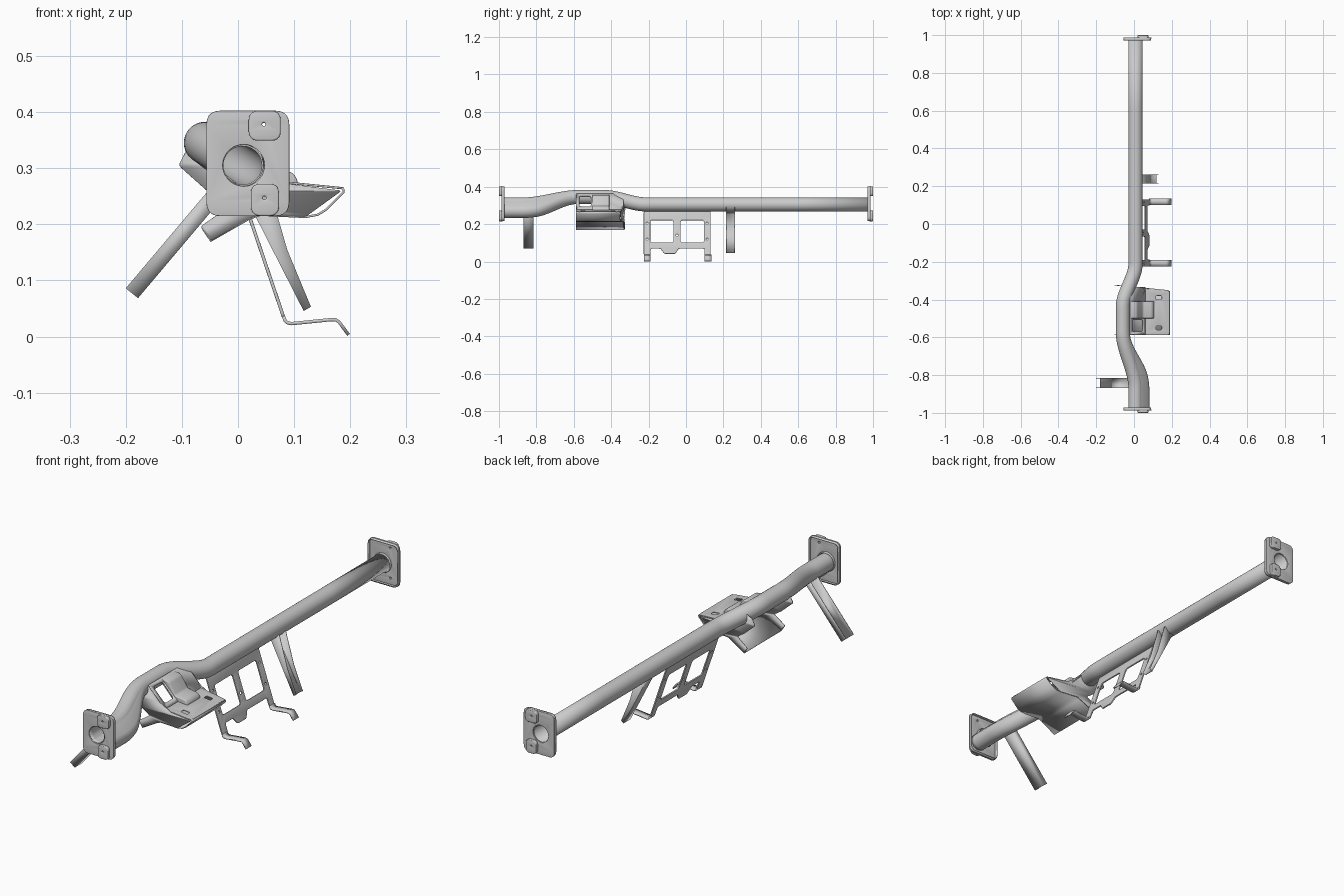
import bpy, math
from mathutils import Vector, Matrix

if "Cube" in bpy.data.objects:
    bpy.data.objects.remove(bpy.data.objects["Cube"])

def add(name, mesh):
    ob = bpy.data.objects.new(name, mesh)
    bpy.context.collection.objects.link(ob)
    return ob

def circ(cx, cy, r, n=20):
    return [(cx + r*math.cos(2*math.pi*i/n), cy + r*math.sin(2*math.pi*i/n)) for i in range(n)]

def rounded(pts, r, n=5):
    """Round every corner of a polygon with a small curve."""
    out = []
    for i, p in enumerate(pts):
        p, a, b = Vector(p), Vector(pts[i-1]), Vector(pts[(i+1) % len(pts)])
        da, db = a - p, b - p
        s = p + da.normalized()*min(r, da.length*.45)
        e = p + db.normalized()*min(r, db.length*.45)
        for k in range(n + 1):
            t = k/n
            out.append(tuple(s*(1-t)**2 + p*2*t*(1-t) + e*t*t))
    return out

def rect(x0, x1, y0, y1, r=.01):
    return rounded([(x0, y0), (x1, y0), (x1, y1), (x0, y1)], r)

def plate(name, loops, th, origin, u, v, bevel=0):
    """Flat plate: first loop is the outline, the others are holes."""
    cu = bpy.data.curves.new(name, 'CURVE')
    cu.dimensions, cu.fill_mode = '2D', 'BOTH'
    cu.extrude, cu.bevel_depth, cu.bevel_resolution = th/2 - bevel, bevel, 2
    for loop in loops:
        sp = cu.splines.new('POLY')
        sp.points.add(len(loop) - 1)
        for q, p in zip(sp.points, loop):
            q.co = (p[0], p[1], 0, 1)
        sp.use_cyclic_u = True
    tmp = add(name + "_curve", cu)
    dg = bpy.context.evaluated_depsgraph_get()
    me = bpy.data.meshes.new_from_object(tmp.evaluated_get(dg))
    bpy.data.objects.remove(tmp)
    u, v = Vector(u), Vector(v)
    w = u.cross(v).normalized()
    m = Matrix((u, v, w)).transposed().to_4x4()
    m.translation = Vector(origin)
    me.transform(m)
    ob = add(name, me)
    weld = ob.modifiers.new("weld", 'WELD')
    weld.merge_threshold = .0001
    return ob

def sheet(name, rows, th, closed=False, offset=0):
    """Sheet metal skinned over rows of points, then given thickness."""
    n = len(rows[0])
    faces = [(r*n + i, r*n + (i+1) % n, (r+1)*n + (i+1) % n, (r+1)*n + i)
             for r in range(len(rows) - 1) for i in range(n if closed else n - 1)]
    me = bpy.data.meshes.new(name)
    me.from_pydata([tuple(p) for row in rows for p in row], [], faces)
    ob = add(name, me)
    so = ob.modifiers.new("thickness", 'SOLIDIFY')
    so.thickness, so.offset = th, offset
    return ob

# main tube path: straight with one hump near the front end
def smooth(a, b, y):
    t = min(1, max(0, (y - a)/(b - a)))
    return t*t*(3 - 2*t)

def centre(y):
    k = smooth(-.87, -.57, y)*(1 - smooth(-.44, -.21, y))
    return Vector((.008 - .067*k, y, .305 + .04*k))

R = .036
def frame(y):
    t = (centre(y + .005) - centre(y - .005)).normalized()
    side = t.cross(Vector((0, 0, 1))).normalized()
    return side, side.cross(t)

rows = []
for y in [-.982 + .0154*i for i in range(52)] + [.2, .6, .982]:
    s, u = frame(y)
    rows.append([centre(y) + s*x + u*z for x, z in circ(0, 0, R, 36)])
sheet("main_tube", rows, .003, closed=True)

# reinforcing shell wrapped under the front end of the tube
rows = []
for i in range(27):
    y = -.98 + .4*i/26
    k = 1 - smooth(-.8, -.58, y)
    off = Vector((.036*k, 0, -.035*k))
    rows.append([])
    for j in range(36):
        a = math.radians(-45 + 360*(j + .5)/36)
        d = Vector((math.cos(a), 0, math.sin(a)))
        rows[-1].append(centre(y) + d*(R - .0005) + (off if d.dot(Vector((1, 0, -1))) > 0 else Vector()))
sheet("tube_reinforcement", rows, .003, closed=True)

# end flanges with rim and raised bolt pads
X, Y, Z = (1, 0, 0), (0, 1, 0), (0, 0, 1)
for s, tag in ((-1, "front"), (1, "rear")):
    bolts = [circ(.046, .378, .006), circ(.047, .247, .006)]
    bore = circ(.01, .305, .0385, 36)
    plate(tag + "_flange", [rect(-.055, .09, .216, .401, .024), bore] + bolts, .006, (0, s*.984, 0), X, Z, .0015)
    plate(tag + "_flange_rim", [rect(-.055, .09, .216, .401, .024), rect(-.051, .086, .22, .397, .021)],
          .014, (0, s*.978, 0), X, Z)
    plate(tag + "_bore_collar", [circ(.01, .305, .042, 36), circ(.01, .305, .037, 36)], .012, (0, s*.98, 0), X, Z)
    pads = [rect(.022, .073, .352, .399, .014), rect(.026, .07, .218, .269, .014)]
    for i in range(2):
        plate(f"{tag}_bolt_pad_{i+1}", [pads[i], bolts[i]], .016, (0, s*.992, 0), X, Z, .003)

# channel-section support legs
def channel(name, stations, y0, y1):
    rows = [[(x+dx, y0, z+dz), (x, y0, z), (x, y1, z), (x+dx, y1, z+dz)] for x, z, dx, dz in stations]
    sheet(name, rows, .003)

channel("front_support_leg", [(-.005, .275, -.021, .017), (-.179, .069, -.021, .017)], -.868, -.816)
channel("rear_support_leg", [(.003, .272, .045, .02), (.068, .144, .02, .01), (.118, .046, .012, .007)], .216, .26)

# centre bracket: sloping frame with two windows and stepped feet
outline = rounded([(-.225, .268), (.13, .268), (.13, .034), (.1, .034), (.1, .07), (-.04, .07), (-.058, .042),
                   (-.115, .042), (-.135, .07), (-.19, .07), (-.19, .034), (-.225, .034)], .008)
holes = [rect(-.192, -.066, .1, .222, .013), rect(-.03, .097, .1, .222, .013), circ(-.048, .14, .007)]
holes += [circ(y, z, .006) for y in (-.208, .113) for z in (.12, .205)]
plate("centre_bracket_frame", [outline] + holes, .006, (.093, 0, 0), Y, (-.34, 0, 1), .001)
foot = [(.081, .036), (.084, .028), (.089, .024), (.096, .023), (.165, .03), (.174, .03), (.18, .026), (.197, .003)]
for i, (y0, y1) in enumerate(((-.225, -.19), (.1, .135))):
    sheet(f"centre_bracket_foot_{i+1}", [[(x, y0, z), (x, y1, z)] for x, z in foot], .006)

# column bracket: lower shell, side walls, deck, sloping back and rib
lower = [(.184, .265), (.188, .262), (.188, .257), (.157, .226), (.142, .217), (.12, .213), (.04, .217), (.02, .21), (-.05, .17)]
sheet("column_bracket_lower_shell", [[(x, -.587, z), (x, -.336 - .1*x, z)] for x, z in lower], .004)
side = rounded([(.185, .26), (.09, .272), (.035, .3), (-.02, .358), (-.06, .345), (-.092, .332), (-.106, .305),
                (-.05, .255), (-.015, .232), (-.067, .196), (-.05, .17), (.03, .215), (.12, .213)], .006, 3)
plate("column_bracket_front_wall", [side], .004, (0, -.586, 0), X, Z)
plate("column_bracket_rear_wall", [side], .004, (0, -.334, 0), (1, -.1, 0), Z)
deck = rounded([(.05, -.587), (.187, -.587), (.187, -.354), (.05, -.34)], .014)
slots = [rect(.115, .148, y - .011, y + .011, .008) for y in (-.39, -.55)]
plate("column_bracket_deck", [deck] + slots, .004, (0, 0, .283), (1, 0, -.1), Y, .001)
plate("column_bracket_back", [rect(-.022, .06, -.587, -.334, .004), rect(-.01, .045, -.57, -.508)], .004,
      (0, 0, .339), (1, 0, -1.02), Y)
rib = rounded([(-.03, .355), (.012, .35), (.045, .297), (.095, .29), (.105, .272), (.04, .28)], .01)
plate("column_bracket_rib", [rib], .09, (0, -.455, 0), X, Z, .004)

# smooth shading with crisp edges
bpy.ops.object.select_all(action='DESELECT')
for ob in bpy.context.scene.objects:
    ob.select_set(True)
    bpy.context.view_layer.objects.active = ob
bpy.ops.object.shade_smooth_by_angle(angle=math.radians(35))
